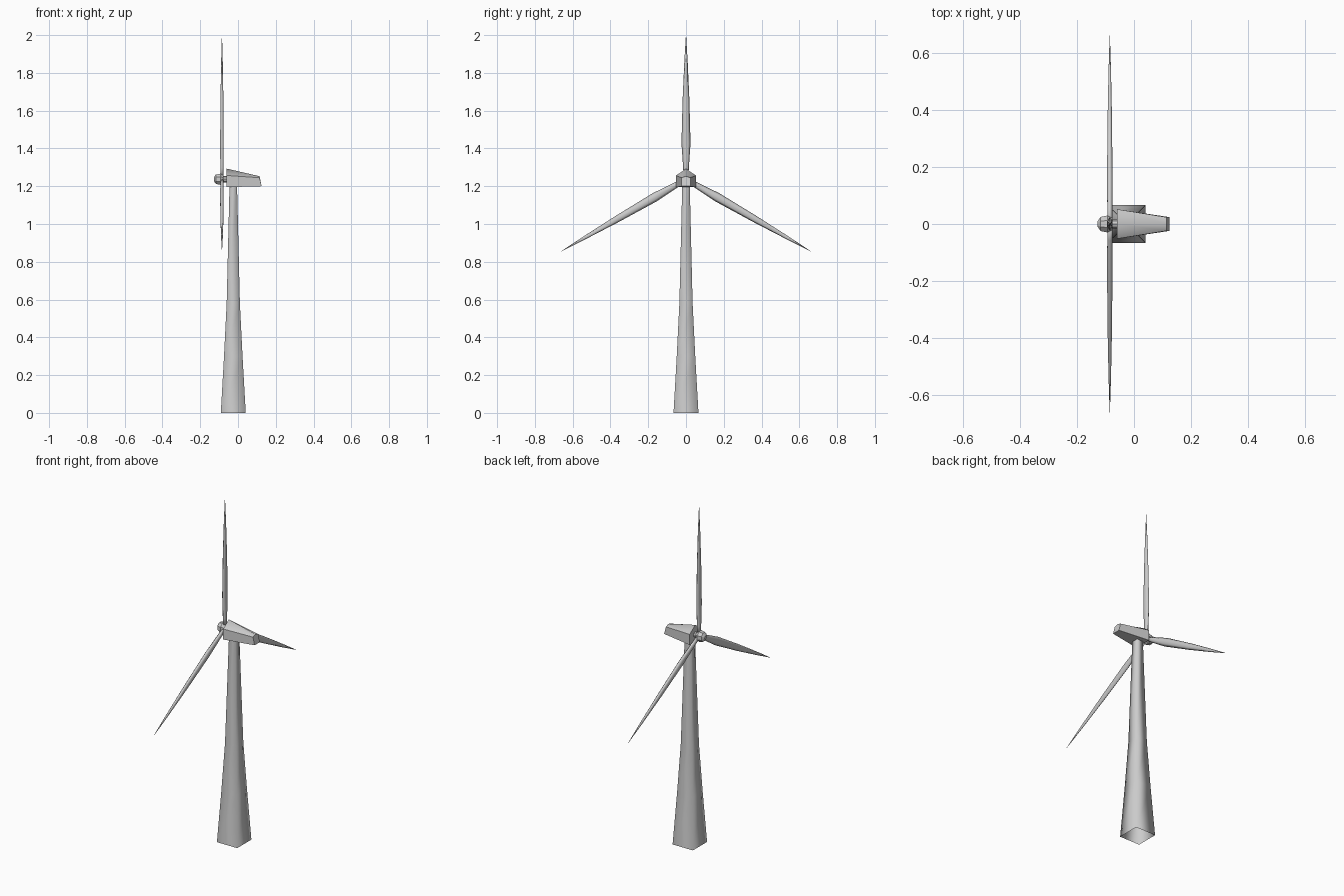
import bpy, bmesh, math
from mathutils import Vector, Matrix

if "Cube" in bpy.data.objects:
    bpy.data.objects.remove(bpy.data.objects["Cube"])

HUB = Vector((-0.085, 0, 1.237))


def loft(name, rings, caps=True, smooth=True):
    """Skin a list of equal-length point rings into one object."""
    bm = bmesh.new()
    loops = [[bm.verts.new(p) for p in ring] for ring in rings]
    n = len(rings[0])
    for a, b in zip(loops, loops[1:]):
        for i in range(n):
            j = (i + 1) % n
            bm.faces.new((a[i], a[j], b[j], b[i]))
    if caps:
        bm.faces.new(loops[0])
        bm.faces.new(loops[-1])
    bmesh.ops.recalc_face_normals(bm, faces=bm.faces)
    for f in bm.faces:
        f.smooth = smooth
    me = bpy.data.meshes.new(name)
    bm.to_mesh(me)
    bm.free()
    ob = bpy.data.objects.new(name, me)
    bpy.context.collection.objects.link(ob)
    return ob


def ellipse(n, rx, ry, phase=0.0):
    return [(rx * math.cos(phase + math.tau * i / n),
             ry * math.sin(phase + math.tau * i / n)) for i in range(n)]


# Tower: square, tapering, open at the base
tower = [(0, 0.066), (0.3, 0.049), (0.58, 0.035), (1.2, 0.020)]
loft("tower", [[(-0.025 + sx * h, sy * h, z)
                for sx, sy in ((-1, -1), (1, -1), (1, 1), (-1, 1))]
               for z, h in tower], caps=False)


# Nacelle: house-shaped section shrinking towards a sloped rear face
def house(xb, xt, half, zb, ze, zr):
    return [(xb, -half, zb), (xb, half, zb), (xt, half, ze),
            (xt, 0, zr), (xt, -half, ze)]


nacelle = loft("nacelle", [house(-0.06, -0.06, 0.052, 1.195, 1.257, 1.293),
                           house(0.125, 0.114, 0.024, 1.200, 1.245, 1.253)])
bm = bmesh.new()
bm.from_mesh(nacelle.data)
for e in bm.edges:  # only the roof ridge is shaded smooth
    e.smooth = (all(abs(v.co.y) < 1e-4 for v in e.verts))
bm.to_mesh(nacelle.data)
bm.free()

# Hub: faceted nose cone and short shaft into the nacelle
nose = [(-0.128, 0.010), (-0.117, 0.027), (-0.093, 0.032), (-0.076, 0.022)]
loft("hub", [[(x, a, HUB.z + b) for a, b in ellipse(8, r, r, math.pi / 8)]
             for x, r in nose], smooth=False)
loft("shaft", [[(x, a, HUB.z + b) for a, b in ellipse(8, 0.016, 0.016)]
               for x in (-0.085, -0.055)], smooth=False)

# Three blades: distance from hub, half thickness, half width
blade = [(0.01, 0.010, 0.013), (0.06, 0.010, 0.015), (0.19, 0.011, 0.024),
         (0.42, 0.009, 0.018), (0.62, 0.005, 0.009), (0.763, 0.0006, 0.0006)]
rings = [[Vector((a, b, r)) for a, b in ellipse(6, t, w, math.pi / 6)]
         for r, t, w in blade]
for k in range(3):
    turn = Matrix.Rotation(math.tau * k / 3, 3, 'X')
    loft(f"blade_{k + 1}", [[HUB + turn @ p for p in ring] for ring in rings])
